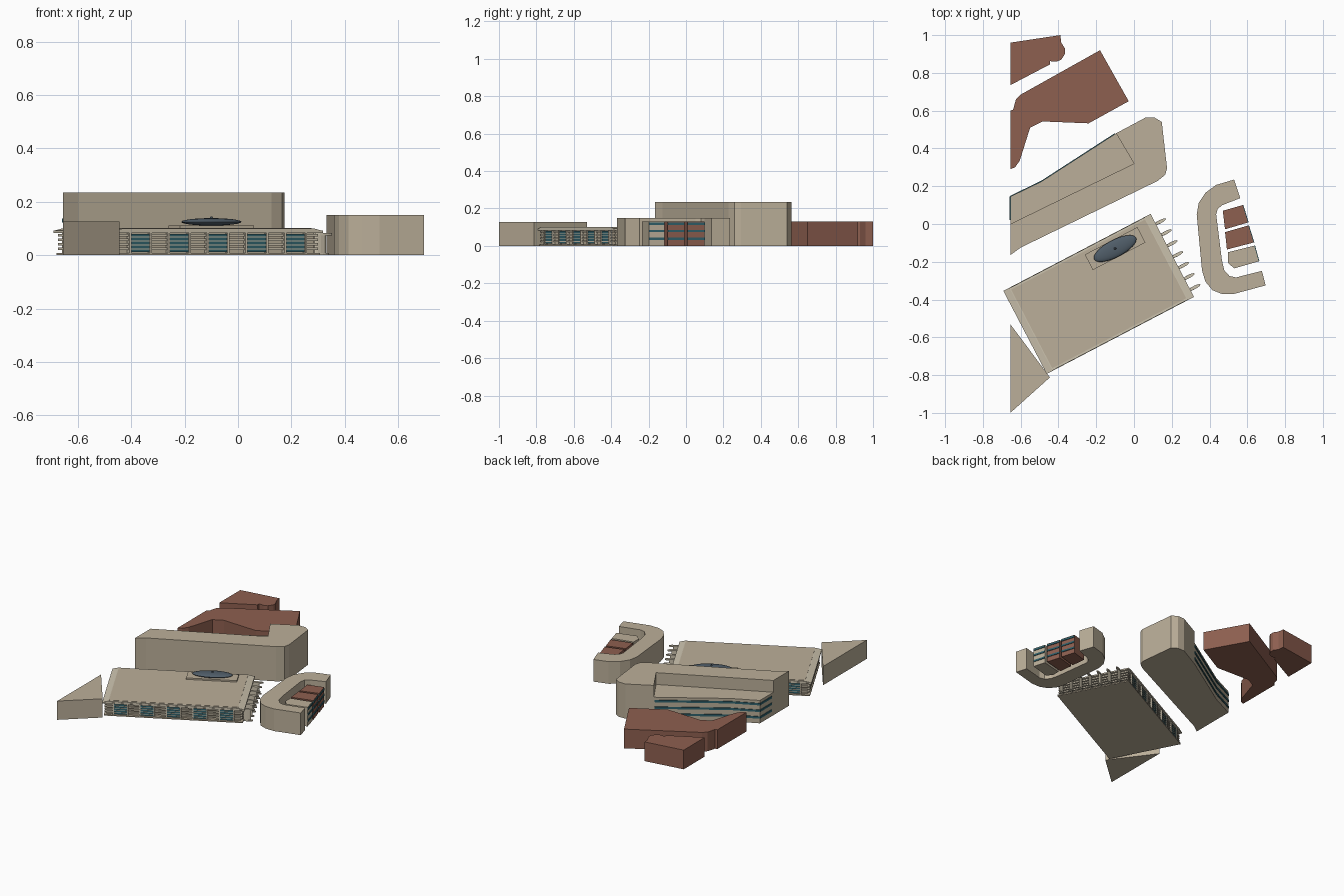
import bpy, bmesh, math
from mathutils import Vector, Matrix

if "Cube" in bpy.data.objects:
    bpy.data.objects.remove(bpy.data.objects["Cube"])


def mat(name, col):
    m = bpy.data.materials.new(name)
    m.diffuse_color = (*col, 1)
    m.use_nodes = True
    m.node_tree.nodes["Principled BSDF"].inputs["Base Color"].default_value = m.diffuse_color
    return m


TAN = mat("tan_stone", (0.50, 0.43, 0.32))
PALE = mat("pale_stone", (0.60, 0.54, 0.42))
BRICK = mat("red_brick", (0.27, 0.115, 0.08))
GLASS = mat("teal_glass", (0.03, 0.12, 0.15))
SLATE = mat("blue_slate", (0.08, 0.11, 0.14))


def finish(name, bm, m, matrix=None):
    bmesh.ops.recalc_face_normals(bm, faces=bm.faces[:])
    me = bpy.data.meshes.new(name)
    bm.to_mesh(me)
    bm.free()
    me.materials.append(m)
    ob = bpy.data.objects.new(name, me)
    if matrix:
        ob.matrix_world = matrix
    bpy.context.collection.objects.link(ob)
    return ob


def prism(bm, pts, z0, z1):
    f = bm.faces.new([bm.verts.new((x, y, z0)) for x, y in pts])
    g = bmesh.ops.extrude_face_region(bm, geom=[f])["geom"]
    for v in g:
        if isinstance(v, bmesh.types.BMVert):
            v.co.z = z1


def block(name, pts, h, m, z0=0):
    bm = bmesh.new()
    prism(bm, pts, z0, h)
    return finish(name, bm, m)


def box(bm, u0, u1, v0, v1, z0, z1):
    prism(bm, [(u0, v0), (u1, v0), (u1, v1), (u0, v1)], z0, z1)


def bands(name, path, levels, h, m, t=0.004):
    # thin window strips that follow a wall line
    bm = bmesh.new()
    for a, b in zip(path, path[1:]):
        a, b = Vector(a), Vector(b)
        d = (b - a).normalized() * t
        n = Vector((d.y, -d.x))
        for z in levels:
            prism(bm, [a + n, b + n, b - n, a - n], z - h / 2, z + h / 2)
    return finish(name, bm, m)


# brick buildings at the back
block("brick_wing_small", [(-.655, .735), (-.445, .845), (-.445, .862), (-.41, .86), (-.385, .87),
      (-.366, .9), (-.366, .93), (-.385, .96), (-.39, 1), (-.655, .96)], .13, BRICK)
block("brick_wing_large", [(-.655, .29), (-.63, .3), (-.605, .335), (-.55, .51), (-.485, .543),
      (-.24, .533), (-.028, .65), (-.18, .92), (-.6, .685), (-.625, .66), (-.64, .605),
      (-.655, .6)], .13, BRICK)

# tall building with a lower terrace behind it
block("tall_block", [(-.655, -.165), (-.6, -.125), (.125, .228), (.165, .26), (.175, .295),
      (.147, .54), (.11, .563), (.06, .563), (-.095, .48), (0, .32), (-.655, 0)], .235, TAN)
block("terrace_block", [(-.655, 0), (0, .32), (-.095, .48), (-.49, .225), (-.655, .145)], .155, TAN)
bands("terrace_windows", [(-.1, .477), (-.49, .225), (-.655, .145), (-.655, .02)],
      (.04, .085, .13), .014, GLASS)

# wedge building at front left
block("wedge_block", [(-.655, -.53), (-.655, -1), (-.445, -.812)], .127, TAN)

# U shaped building on the right, with inner blocks
block("u_block", [(.53, .235), (.435, .207), (.378, .165), (.342, .11), (.332, .05), (.36, -.245),
      (.378, -.305), (.415, -.35), (.465, -.37), (.53, -.37), (.697, -.325), (.677, -.248),
      (.54, -.283), (.505, -.275), (.478, -.245), (.465, -.19), (.435, .05), (.443, .08),
      (.468, .1), (.563, .137)], .15, TAN)
inner = [
    ("inner_brick_a", [(.47, .07), (.575, .1), (.603, .008), (.482, -.028)], BRICK),
    ("inner_brick_b", [(.482, -.043), (.605, -.008), (.633, -.098), (.492, -.135)], BRICK),
    ("inner_stone", [(.497, -.15), (.637, -.115), (.66, -.198), (.53, -.235), (.497, -.205)], TAN),
]
for name, pts, m in inner:
    block(name, pts, .13, m)
    bands(name + "_windows", [pts[1], pts[2]], (.038, .08, .118), .012, GLASS)

# low hall, built in its own turned frame
HALL = Matrix.Translation((-.187, -.37, 0)) @ Matrix.Rotation(math.radians(27.6), 4, 'Z')

bm = bmesh.new()
box(bm, -.415, .415, -.226, .226, 0, .085)
finish("hall_body", bm, TAN, HALL)
bm = bmesh.new()
box(bm, -.43, .43, -.243, .243, 0, .008)
finish("hall_base", bm, TAN, HALL)

# roof slab with sloped ends
bm = bmesh.new()
box(bm, -.44, .44, -.248, .248, .083, .092)
prof = [(-.438, .092), (.438, .092), (.405, .1), (-.405, .1)]
f = bm.faces.new([bm.verts.new((u, -.246, z)) for u, z in prof])
g = bmesh.ops.extrude_face_region(bm, geom=[f])["geom"]
bmesh.ops.translate(bm, verts=[v for v in g if isinstance(v, bmesh.types.BMVert)], vec=(0, .492, 0))
finish("hall_roof", bm, PALE, HALL)
bm = bmesh.new()
box(bm, -.4, .4, -.235, .235, .095, .102)
finish("hall_roof_panel", bm, TAN, HALL)

# horizontal ribs all round the walls
bm = bmesh.new()
for i in range(4):
    z = .02 + i * .017
    box(bm, -.427, .427, -.236, .236, z, z + .009)
finish("hall_wall_ribs", bm, PALE, HALL)

# five windows with louvres on each long side
glass, louvre = bmesh.new(), bmesh.new()
for s in (-1, 1):
    for i in range(-2, 3):
        u = i * .164
        box(glass, u - .04, u + .04, *sorted((s * .22, s * .239)), .012, .08)
        for e in (-1, 1):
            c = u + e * .044
            box(louvre, c - .004, c + .004, *sorted((s * .22, s * .244)), .008, .083)
        for k in range(4):
            z = .022 + k * .015
            box(louvre, u - .04, u + .04, *sorted((s * .235, s * .242)), z, z + .003)
finish("hall_window_glass", glass, GLASS, HALL)
finish("hall_window_louvres", louvre, PALE, HALL)


def leaf(cu, cv, a, b, n=12):
    return [(cu + a * math.cos(2 * math.pi * i / n), cv + b * math.sin(2 * math.pi * i / n))
            for i in range(n)]


# leaf shaped fins along the right end
bm = bmesh.new()
for i in range(7):
    v = -.205 + i * .0655
    prism(bm, leaf(.465, v, .036, .009), .074, .083)
    prism(bm, leaf(.452, v, .024, .007), .008, .074)
    prism(bm, leaf(.458, v, .03, .009), 0, .008)
finish("hall_end_fins", bm, PALE, HALL)

# raised roof base and oval dome with a small tip
TOP = Matrix.Translation((-.1, -.13, 0)) @ Matrix.Rotation(math.radians(27.6), 4, 'Z')
bm = bmesh.new()
box(bm, -.157, .157, -.046, .046, .1, .112)
finish("dome_base", bm, TAN, TOP)
bm = bmesh.new()
bmesh.ops.create_uvsphere(bm, u_segments=32, v_segments=12, radius=1,
                          matrix=Matrix.Translation((0, 0, .125)) @ Matrix.Diagonal((.125, .046, .014, 1)))
bmesh.ops.create_cone(bm, cap_ends=True, segments=10, radius1=.008, radius2=.003, depth=.01,
                      matrix=Matrix.Translation((0, 0, .141)))
dome = finish("oval_dome", bm, SLATE, TOP)
bpy.context.view_layer.objects.active = dome
dome.select_set(True)
bpy.ops.object.shade_smooth_by_angle(angle=math.radians(35))
